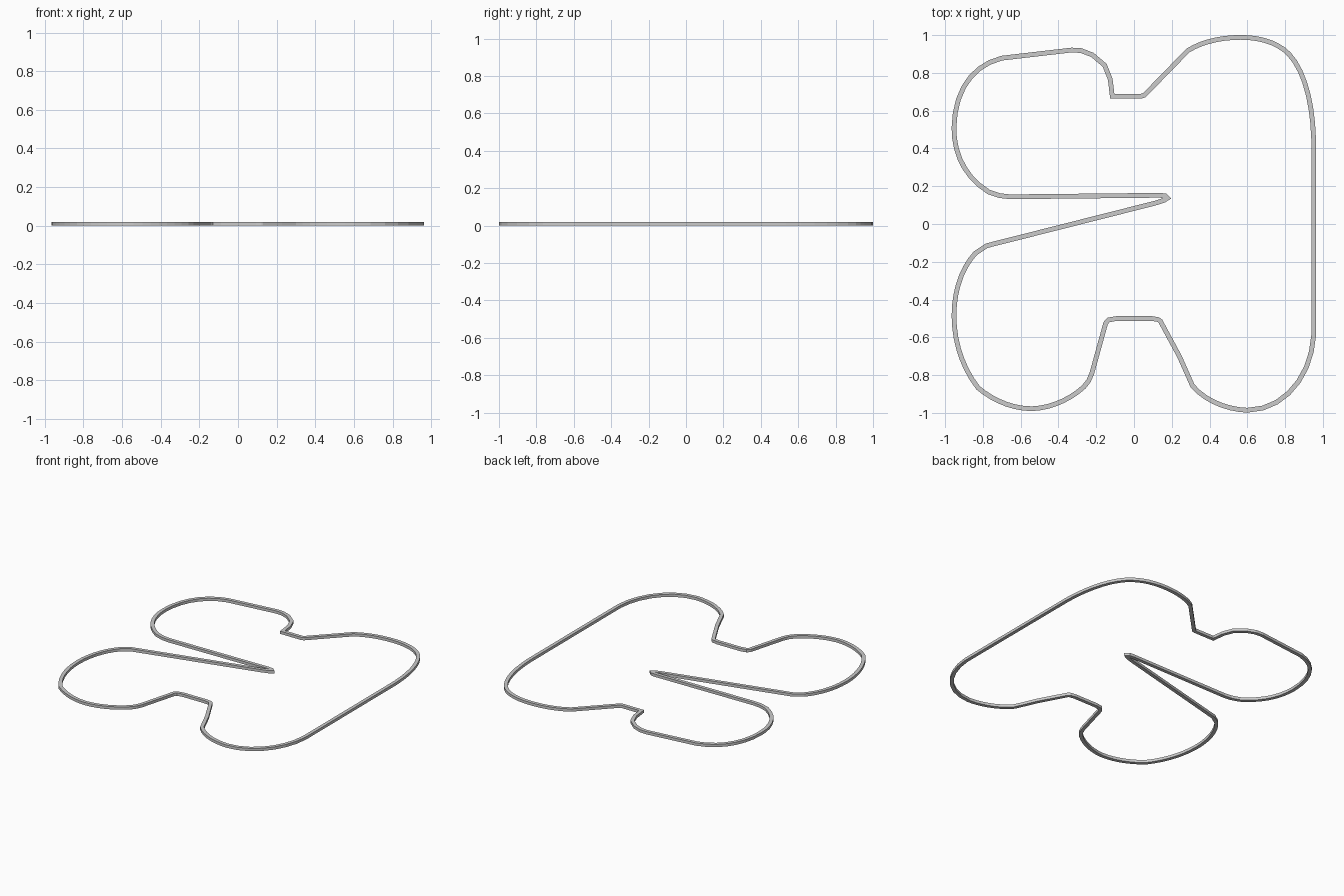
import bpy, bmesh
from mathutils import Vector

WIDTH, HEIGHT, STEPS = 0.025, 0.02, 7
path = []


def line(*pts):
    path.extend(Vector(p) for p in pts)


def curve(h1, h2, end):
    """Cubic arc from the last path point to end."""
    a, b, c, d = path[-1].copy(), Vector(h1), Vector(h2), Vector(end)
    for i in range(1, STEPS + 1):
        t = i / STEPS
        u = 1 - t
        path.append(a * u**3 + b * 3*u*u*t + c * 3*u*t*t + d * t**3)


# right edge and lower right lobe
line((0.951, 0.45), (0.951, -0.59))
curve((0.94, -0.80), (0.80, -0.984), (0.60, -0.986))
curve((0.50, -0.983), (0.38, -0.94), (0.31, -0.857))
# lower notch
line((0.24, -0.70), (0.14, -0.515), (0.128, -0.506), (0.093, -0.50),
     (-0.09, -0.50), (-0.135, -0.508), (-0.15, -0.525), (-0.223, -0.79),
     (-0.24, -0.83), (-0.265, -0.862))
# lower left lobe
curve((-0.34, -0.93), (-0.44, -0.974), (-0.54, -0.978))
curve((-0.65, -0.978), (-0.75, -0.93), (-0.825, -0.868))
curve((-0.91, -0.76), (-0.953, -0.62), (-0.953, -0.485))
curve((-0.953, -0.35), (-0.91, -0.23), (-0.84, -0.155))
# long slit
line((-0.78, -0.115), (0.11, 0.11), (0.16, 0.126), (0.18, 0.137),
     (0.165, 0.149), (0.135, 0.152), (-0.655, 0.144), (-0.71, 0.15),
     (-0.77, 0.17))
# upper left lobe
curve((-0.90, 0.25), (-0.955, 0.38), (-0.953, 0.51))
curve((-0.95, 0.70), (-0.86, 0.84), (-0.70, 0.878))
line((-0.33, 0.921), (-0.28, 0.918), (-0.22, 0.895), (-0.155, 0.84),
     (-0.126, 0.767))
# upper notch
line((-0.115, 0.677), (0.04, 0.677), (0.055, 0.682), (0.285, 0.918))
# upper right lobe
curve((0.36, 0.965), (0.46, 0.988), (0.565, 0.988))
curve((0.67, 0.988), (0.76, 0.96), (0.82, 0.90))
curve((0.90, 0.815), (0.945, 0.65), (0.951, 0.45))
path.pop()

# sweep a rectangular section around the closed path with mitred corners
bm = bmesh.new()
rings = []
n = len(path)
for i, p in enumerate(path):
    d0 = (p - path[i - 1]).normalized()
    d1 = (path[(i + 1) % n] - p).normalized()
    n0, n1 = Vector((-d0.y, d0.x)), Vector((-d1.y, d1.x))
    m = (n0 + n1).normalized()
    off = m * (WIDTH / 2 / max(m.dot(n0), 0.7))
    a, b = p + off, p - off
    rings.append([bm.verts.new((q.x, q.y, z))
                  for q, z in ((a, 0), (b, 0), (b, HEIGHT), (a, HEIGHT))])
for i in range(n):
    r, s = rings[i], rings[(i + 1) % n]
    for k in range(4):
        j = (k + 1) % 4
        bm.faces.new((r[k], r[j], s[j], s[k]))
bmesh.ops.recalc_face_normals(bm, faces=bm.faces)
mesh = bpy.data.meshes.new("outline_track")
bm.to_mesh(mesh)
bm.free()
obj = bpy.data.objects.new("outline_track", mesh)
bpy.context.collection.objects.link(obj)
